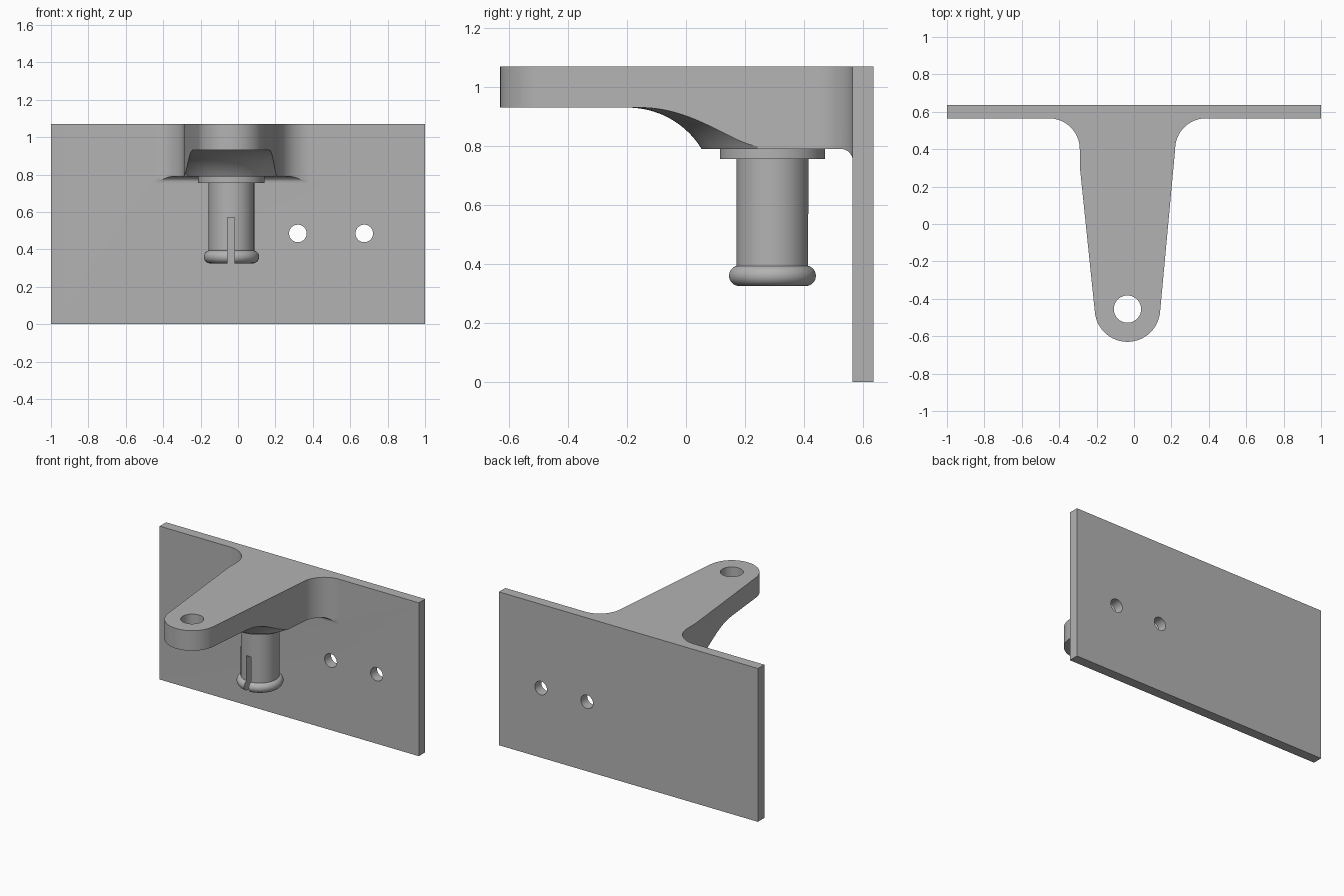
import bpy, bmesh
from math import sin, cos, pi, radians
from mathutils import Vector

cube = bpy.data.objects.get("Cube")
if cube:
    bpy.data.objects.remove(cube, do_unlink=True)

grey = bpy.data.materials.new("plain grey")
grey.use_nodes = True
grey.diffuse_color = (0.45, 0.45, 0.45, 1)
grey.node_tree.nodes["Principled BSDF"].inputs["Base Color"].default_value = (0.45, 0.45, 0.45, 1)

AXIS_X = -0.035          # shared centre line of arm, hole and post
POST_Y = 0.293
TIP_Y = -0.455
PLATE_FRONT, PLATE_BACK = 0.565, 0.635
TOP, ARM_BOTTOM = 1.07, 0.79


def arc(cx, cy, r, start, end, n=16):
    """Points along an arc, angles in degrees."""
    angles = [radians(start + (end - start) * i / n) for i in range(n + 1)]
    return [(cx + r * cos(a), cy + r * sin(a)) for a in angles]


def finish(name, bm):
    bmesh.ops.remove_doubles(bm, verts=bm.verts, dist=1e-5)
    bmesh.ops.recalc_face_normals(bm, faces=bm.faces)
    mesh = bpy.data.meshes.new(name)
    bm.to_mesh(mesh)
    bm.free()
    mesh.materials.append(grey)
    obj = bpy.data.objects.new(name, mesh)
    bpy.context.collection.objects.link(obj)
    return obj


def prism(name, outline, axis, low, high):
    """Extrude a 2D outline along the x, y or z axis."""
    place = {"x": lambda p: (low, p[0], p[1]),
             "y": lambda p: (p[0], low, p[1]),
             "z": lambda p: (p[0], p[1], low)}[axis]
    bm = bmesh.new()
    face = bm.faces.new([bm.verts.new(place(p)) for p in outline])
    grown = bmesh.ops.extrude_face_region(bm, geom=[face])["geom"]
    shift = Vector([(high - low) * (axis == a) for a in "xyz"])
    bmesh.ops.translate(bm, vec=shift, verts=[v for v in grown if isinstance(v, bmesh.types.BMVert)])
    return finish(name, bm)


def revolve(name, profile, start=0, sweep=360, closed=False, steps=64):
    """Turn a radius/height profile around the post axis."""
    bm = bmesh.new()
    a = radians(start)
    verts = [bm.verts.new((AXIS_X + r * cos(a), POST_Y + r * sin(a), z)) for r, z in profile]
    edges = [bm.edges.new(pair) for pair in zip(verts, verts[1:])]
    if closed:
        edges.append(bm.edges.new((verts[-1], verts[0])))
    bmesh.ops.spin(bm, geom=verts + edges, cent=(AXIS_X, POST_Y, 0), axis=(0, 0, 1),
                   angle=radians(sweep), steps=steps)
    if closed:
        bmesh.ops.holes_fill(bm, edges=bm.edges, sides=0)
    return finish(name, bm)


def box(name, x, y, z):
    return prism(name, [(x[0], y[0]), (x[1], y[0]), (x[1], y[1]), (x[0], y[1])], "z", *z)


def combine(obj, other, operation):
    """Apply a boolean and discard the second solid."""
    mod = obj.modifiers.new(operation.title(), "BOOLEAN")
    mod.operation, mod.object, mod.solver = operation, other, "EXACT"
    bpy.context.view_layer.objects.active = obj
    bpy.ops.object.modifier_apply(modifier=mod.name)
    bpy.data.objects.remove(other, do_unlink=True)


# Tapered arm: rounded tip, flared root running into the plate
outline = (arc(AXIS_X, TIP_Y, 0.175, -175, -5, 32)
           + arc(0.385, 0.40, 0.165, 180, 90)
           + [(0.385, 0.60), (-0.455, 0.60)]
           + arc(-0.455, 0.40, 0.165, 90, 0)
           + [(-0.29, 0.31)])
arm = prism("arm", outline, "z", ARM_BOTTOM, TOP)

# Underside sweeps up from a round boss to the thin tip
sweep_cut = arc(0.49, 0.637, 0.293, 148.5, 90, 20) + [(1.2, 0.93), (1.2, 0.6), (0.24, 0.6)]
combine(arm, revolve("underside_cutter", sweep_cut, -168, 156, True, 52), "DIFFERENCE")
combine(arm, prism("tip_hole_cutter", arc(AXIS_X, TIP_Y, 0.073, 0, 350, 35), "z", 0.7, 1.2), "DIFFERENCE")

# Small fillet under the arm where it meets the plate
fillet = prism("under_fillet", arc(0.525, 0.75, 0.04, 90, 0, 8)
               + [(0.60, 0.75), (0.60, 0.82), (0.525, 0.82)], "x", -0.6, 0.6)
combine(fillet, prism("fillet_limit", outline, "z", 0.7, 1.0), "INTERSECT")
combine(arm, fillet, "UNION")

# Back plate with two screw holes, joined to the arm
bracket = box("plate_and_arm", (-1, 1), (PLATE_FRONT, PLATE_BACK), (0, TOP))
for x in (0.32, 0.675):
    combine(bracket, prism("screw_hole_cutter", arc(x, 0.485, 0.047, 0, 350, 35), "y", 0.5, 0.7), "DIFFERENCE")
combine(bracket, arm, "UNION")

# Post with collar, rounded lip and a slot through its end
post_profile = ([(0, 0.325)] + arc(0.113, 0.36, 0.035, -90, 75, 14)
                + [(0.122, 0.755), (0.178, 0.755), (0.178, ARM_BOTTOM), (0, ARM_BOTTOM)])
post = revolve("slotted_post", post_profile)
combine(post, box("slot_cutter", (-0.055, -0.02), (0, 0.55), (0.2, 0.57)), "DIFFERENCE")

# Smooth curves, sharp corners
for obj in (bracket, post):
    bpy.ops.object.select_all(action="DESELECT")
    obj.select_set(True)
    bpy.context.view_layer.objects.active = obj
    bpy.ops.object.shade_smooth_by_angle(angle=radians(30))
